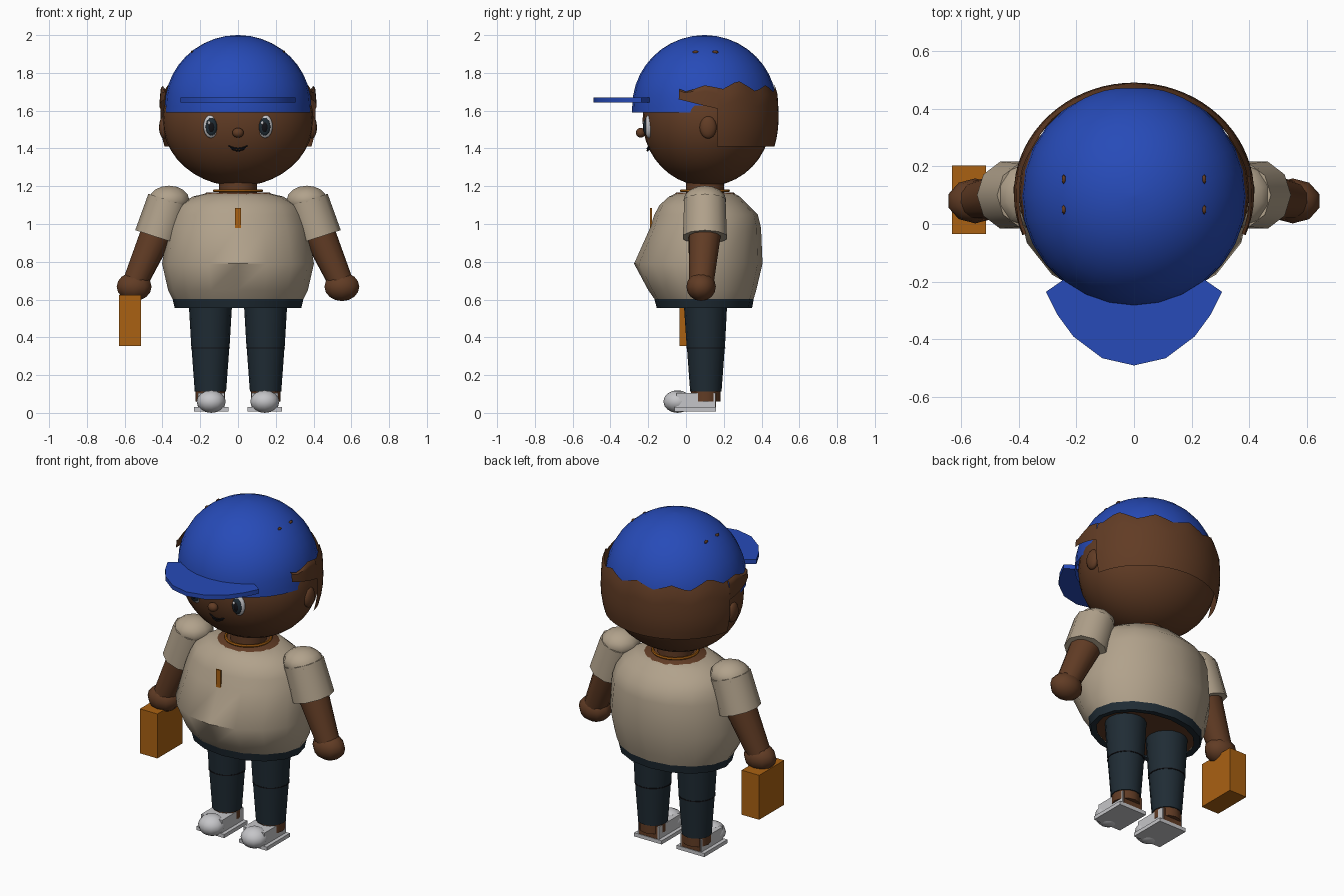
import bpy, bmesh, math
from mathutils import Vector, Matrix

if "Cube" in bpy.data.objects:
    bpy.data.objects.remove(bpy.data.objects["Cube"])


def material(name, rgb):
    m = bpy.data.materials.new(name)
    m.use_nodes = True
    m.diffuse_color = (*rgb, 1)
    m.node_tree.nodes["Principled BSDF"].inputs["Base Color"].default_value = (*rgb, 1)
    return m


skin = material("brown skin", (.12, .045, .018))
blue = material("cap blue", (.02, .07, .48))
cream = material("shirt beige", (.44, .36, .26))
navy = material("dark navy", (.014, .025, .035))
orange = material("orange", (.4, .12, .006))
white = material("shoe white", (.56, .56, .58))
black = material("black", (.006, .006, .008))


def finish(name, bm, mat, angle=40):
    bmesh.ops.recalc_face_normals(bm, faces=bm.faces)
    me = bpy.data.meshes.new(name)
    bm.to_mesh(me)
    bm.free()
    me.materials.append(mat)
    ob = bpy.data.objects.new(name, me)
    bpy.context.collection.objects.link(ob)
    if angle:
        bpy.ops.object.select_all(action='DESELECT')
        ob.select_set(True)
        bpy.context.view_layer.objects.active = ob
        bpy.ops.object.shade_smooth_by_angle(angle=math.radians(angle))
    return ob


def ball(name, c, r, mat, segs=16, rings=10):
    bm = bmesh.new()
    bmesh.ops.create_uvsphere(bm, u_segments=segs, v_segments=rings, radius=1)
    bm.transform(Matrix.Translation(c) @ Matrix.Diagonal((*r, 1)))
    return finish(name, bm, mat, 60)


def box(name, lo, hi, mat):
    lo, hi = Vector(lo), Vector(hi)
    bm = bmesh.new()
    bmesh.ops.create_cube(bm, size=1)
    bm.transform(Matrix.Translation((lo + hi) / 2) @ Matrix.Diagonal((*(hi - lo), 1)))
    return finish(name, bm, mat, 0)


def rod(name, p, q, r0, r1, mat, segs=12):
    p, q = Vector(p), Vector(q)
    bm = bmesh.new()
    bmesh.ops.create_cone(bm, cap_ends=True, segments=segs, radius1=r0, radius2=r1,
                          depth=(q - p).length)
    turn = (q - p).to_track_quat('Z', 'Y').to_matrix().to_4x4()
    bm.transform(Matrix.Translation((p + q) / 2) @ turn)
    return finish(name, bm, mat)


def loft(name, rings, mat, segs=16, caps=(True, True)):
    """Stack of ellipses: (height, half width, front y, back y)."""
    bm = bmesh.new()
    loops = []
    for z, rx, y0, y1 in rings:
        ring = []
        for i in range(segs):
            a = 2 * math.pi * i / segs
            ring.append(bm.verts.new((rx * math.cos(a),
                                      (y0 + y1) / 2 + (y1 - y0) / 2 * math.sin(a), z)))
        loops.append(ring)
    for a, b in zip(loops, loops[1:]):
        for i in range(segs):
            j = (i + 1) % segs
            bm.faces.new((a[i], a[j], b[j], b[i]))
    for ring, cap in zip((loops[0], loops[-1]), caps):
        if cap:
            bm.faces.new(ring)
    return finish(name, bm, mat, 50)


# Head, ears and nose
ball("head", (0, .11, 1.55), (.4, .34, .35), skin, 32, 20)
ball("nose", (0, -.24, 1.483), (.03, .025, .026), skin)

# Mouth: two thin curved lines
for name, width, top, dip in (("upper_lip", .055, 1.417, .018), ("lower_lip", .035, 1.4, .012)):
    cu = bpy.data.curves.new(name, 'CURVE')
    cu.dimensions = '3D'
    cu.bevel_depth = .004
    sp = cu.splines.new('POLY')
    sp.points.add(6)
    for i, pt in enumerate(sp.points):
        t = i / 3 - 1
        pt.co = (t * width, -.205 + .012 * t * t, top - dip * (1 - t * t), 1)
    cu.materials.append(black)
    bpy.context.collection.objects.link(bpy.data.objects.new(name, cu))

# Cap: dome on a short band
dome = [(1.59, .39, -.285, .478)]
for i in range(11):
    a = math.radians(i * 8.9)
    c = math.cos(a)
    dome.append((1.62 + .38 * math.sin(a), .388 * c, .098 - .383 * c, .098 + .383 * c))
loft("cap_dome", dome, blue, 28, (False, True))

# Cap brim
half = [(.24, -.19), (.305, -.235), (.21, -.39), (.11, -.465)]
half.insert(2, (.265, -.315))
outline = half + [(0, -.49)] + [(-x, y) for x, y in reversed(half)]
bm = bmesh.new()
face = bm.faces.new([bm.verts.new((x, y, 1.644)) for x, y in outline])
top = bmesh.ops.extrude_face_region(bm, geom=[face])
bmesh.ops.translate(bm, vec=(0, 0, .026),
                    verts=[v for v in top["geom"] if isinstance(v, bmesh.types.BMVert)])
finish("cap_brim", bm, blue, 30)


# Hair: curved panels with a ragged upper edge over the cap
def hair_panel(name, start, end, low):
    bm = bmesh.new()
    columns = []
    n = max(6, round(abs(end - start) / 5))
    for i in range(n + 1):
        t = i / n
        deg = start + (end - start) * t
        a = math.radians(deg)
        peak = 1.70 + .035 * abs((abs(deg - 90) / 15) % 2 - 1)
        peak += .025 * max(0, 1 - abs(abs(deg - 90) - 65) / 25)
        col = []
        for k in range(8):
            z = low(t) + (peak - low(t)) * k / 7
            s = math.sqrt(1 - ((z - 1.56) / .46) ** 2) if z < 1.56 else 1 - .9 * (z - 1.56) ** 2
            if k == 7:
                s *= .975
            col.append(bm.verts.new((.418 * s * math.cos(a), .1 + .39 * s * math.sin(a), z)))
        columns.append(col)
    for a, b in zip(columns, columns[1:]):
        for k in range(7):
            bm.faces.new((a[k], b[k], b[k + 1], a[k + 1]))
    finish(name, bm, skin)


hair_panel("back_hair", 10, 170, lambda t: 1.41)
hair_panel("left_sideburn", -21, 10, lambda t: 1.66 - .05 * t)
hair_panel("right_sideburn", 201, 170, lambda t: 1.66 - .05 * t)

# Neck, necklace and pendant
rod("neck", (0, .1, 1.1), (0, .1, 1.26), .1, .1, skin, 16)
bpy.ops.mesh.primitive_torus_add(location=(0, .1, 1.176), major_radius=.125, minor_radius=.008,
                                 major_segments=24, minor_segments=6)
necklace = bpy.context.object
necklace.name = "necklace"
necklace.data.materials.append(orange)
box("pendant", (-.015, -.19, .98), (.015, -.18, 1.085), orange)

# Torso, shirt and hem
loft("neckline", [(1.15, .19, -.07, .27), (1.168, .165, -.05, .25)], skin, 24)
loft("torso_base", [(.575, .31, -.13, .32), (.62, .33, -.15, .34)], skin)
loft("shirt", [(.6, .345, -.165, .357), (.65, .37, -.2, .372), (.79, .402, -.275, .405),
               (.98, .37, -.19, .397), (1.05, .345, -.167, .38), (1.1, .315, -.14, .33),
               (1.145, .24, -.09, .285), (1.162, .17, -.055, .255)], cream, 16, (False, True))
loft("shirt_hem", [(.555, .335, -.155, .35), (.602, .346, -.167, .358)], navy, 16, (False, False))
loft("hem_lining", [(.555, .335, -.155, .35), (.56, .3, -.12, .31)], navy, 16, (False, False))

for side, s in (("left", 1), ("right", -1)):
    # Face details
    ball(side + "_ear", (.392 * s, .117, 1.512), (.026, .045, .06), skin)
    ball(side + "_eye_white", (.143 * s, -.197, 1.517), (.04, .022, .062), white)
    ball(side + "_iris", (.141 * s, -.211, 1.515), (.031, .014, .047), navy)
    ball(side + "_pupil", (.141 * s, -.217, 1.513), (.018, .012, .03), black)
    ball(side + "_eye_glint", (.141 * s - .012, -.224, 1.535), (.008, .006, .01), white, 8, 6)
    for y in (.05, .155):
        ball(side + "_hair_tuft", (.243 * s, y, 1.91), (.008, .017, .009), skin, 6, 4)

    # Arm
    shoulder, cuff = (.365 * s, .1, 1.125), (.428 * s, .1, .93)
    rod(side + "_sleeve", cuff, shoulder, .122, .115, cream, 10)
    ball(side + "_shoulder", shoulder, (.113, .113, .078), cream, 10, 8)
    rod(side + "_arm", (.545 * s, .082, .69), (.425 * s, .1, .96), .066, .088, skin)
    ball(side + "_hand", (.55 * s, .08, .668), (.097, .078, .076), skin, 10, 8)

    # Leg with knee seam
    x = .146 * s
    rod(side + "_thigh", (x, .105, .345), (x, .103, .6), .101, .116, navy, 16)
    rod(side + "_shin", (x, .105, .112), (x, .105, .345), .083, .1, navy, 16)
    rod(side + "_knee_seam", (x, .105, .341), (x, .105, .347), .103, .103, black, 16)
    rod(side + "_ankle", (x, .105, .06), (x, .105, .13), .078, .078, skin)

    # Shoe
    x = .142 * s
    box(side + "_sole", (x - .092, -.06, .008), (x + .092, .16, .03), white)
    box(side + "_shoe", (x - .07, -.05, .03), (x + .07, .155, .105), white)
    box(side + "_heel", (x - .062, .15, .031), (x + .062, .158, .106), skin)
    ball(side + "_toe", (x, -.045, .06), (.077, .075, .06), white, 12, 8)

# Bag carried in the right hand
box("bag", (-.63, -.035, .355), (-.513, .203, .623), orange)
